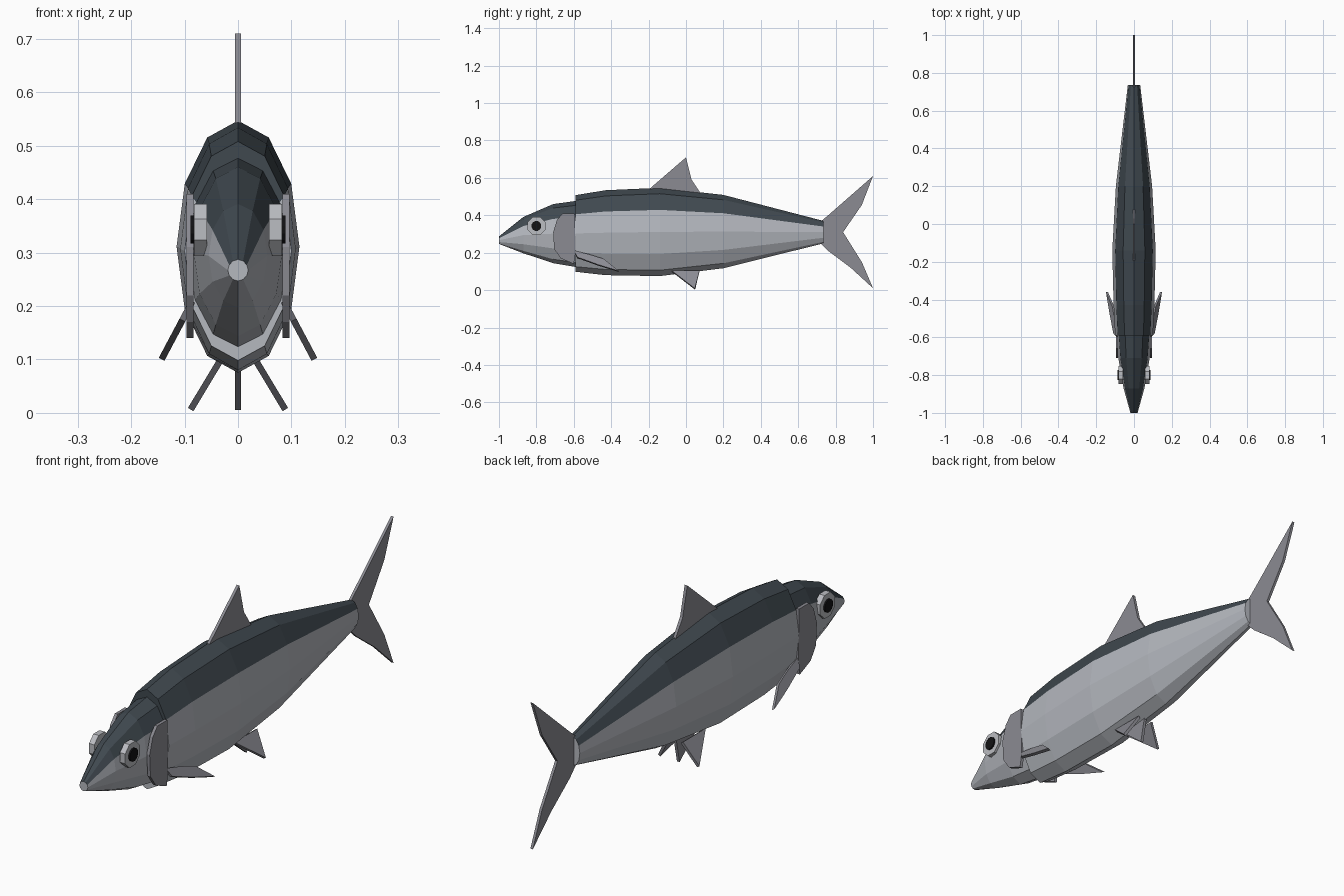
import bpy, bmesh
from math import sin, cos, pi, radians
from mathutils import Matrix

cube = bpy.data.objects.get("Cube")
if cube:
    bpy.data.objects.remove(cube)


def material(name, r, g, b):
    m = bpy.data.materials.new(name)
    m.use_nodes = True
    m.diffuse_color = (r, g, b, 1)
    m.node_tree.nodes["Principled BSDF"].inputs["Base Color"].default_value = (r, g, b, 1)
    return m


silver = material("silver", 0.46, 0.48, 0.52)
dark_back = material("dark_slate", 0.05, 0.065, 0.078)
fin_grey = material("fin_grey", 0.26, 0.26, 0.29)
eye_white = material("pale_grey", 0.5, 0.51, 0.54)
black = material("black", 0.006, 0.006, 0.007)


def finish(name, bm, *mats):
    bmesh.ops.recalc_face_normals(bm, faces=bm.faces)
    mesh = bpy.data.meshes.new(name)
    bm.to_mesh(mesh)
    bm.free()
    for m in mats:
        mesh.materials.append(m)
    ob = bpy.data.objects.new(name, mesh)
    bpy.context.collection.objects.link(ob)
    return ob


SIDES = 12


def loft(name, sections):
    """Sections are (y, centre z, half width, half height); the back is dark."""
    bm = bmesh.new()
    rings = []
    for y, z, w, h in sections:
        angles = [2 * pi * i / SIDES for i in range(SIDES)]
        rings.append([bm.verts.new((w * sin(a), y, z + h * cos(a))) for a in angles])
    for a, b in zip(rings, rings[1:]):
        for i in range(SIDES):
            j = (i + 1) % SIDES
            face = bm.faces.new((a[i], a[j], b[j], b[i]))
            face.material_index = int(i < 2 or i >= SIDES - 2)
    bm.faces.new(rings[0])
    bm.faces.new(rings[-1])
    return finish(name, bm, silver, dark_back)


def plate(name, outline, thickness, mat, origin=(0, 0, 0), tilt=0):
    """Extrude a (y, z) outline along x, tilt it about y and move it."""
    bm = bmesh.new()
    face = bm.faces.new([bm.verts.new((-thickness / 2, y, z)) for y, z in outline])
    new = bmesh.ops.extrude_face_region(bm, geom=[face])["geom"]
    bmesh.ops.translate(bm, vec=(thickness, 0, 0),
                        verts=[v for v in new if isinstance(v, bmesh.types.BMVert)])
    bm.transform(Matrix.Translation(origin) @ Matrix.Rotation(tilt, 4, "Y"))
    return finish(name, bm, mat)


def disc(radius, sides):
    step = 2 * pi / sides
    return [(radius * cos((i + .5) * step), radius * sin((i + .5) * step)) for i in range(sides)]


# Trunk and head
loft("body", [(-.59, .3, .01, .01), (-.59, .303, .1, .205), (-.43, .307, .108, .227),
              (-.14, .311, .115, .236), (.2, .313, .096, .196), (.735, .31, .033, .06)])
loft("head", [(-1, .267, .019, .02), (-.87, .294, .055, .097),
              (-.71, .302, .083, .158), (-.58, .3, .094, .178)])

# Fins on the centre line
plate("tail_fin", [(.7, .35), (.76, .4), (.88, .505), (1, .61), (.94, .455), (.84, .31),
                   (.94, .15), (1, .01), (.88, .12), (.76, .21), (.7, .27)], .011, fin_grey)
plate("dorsal_fin", [(-.22, .52), (-.11, .615), (0, .71), (.03, .59), (.08, .515)],
      .012, fin_grey)
plate("anal_fin", [(-.08, .11), (.05, .005), (.075, .12)], .012, fin_grey)

# Paired parts
pectoral = [(-.6, .01), (-.52, -.012), (-.44, -.04), (-.36, -.113), (-.47, -.075), (-.58, -.03)]
pelvic = [(-.075, .01), (.047, -.1), (.072, .01)]
cover = [(-.595, .41), (-.66, .41), (-.69, .375), (-.71, .31), (-.705, .22),
         (-.67, .17), (-.6, .14), (-.59, .2)]
for side, s in (("left", 1), ("right", -1)):
    plate(side + "_pectoral_fin", pectoral, .012, fin_grey, (s * .09, 0, .2), -s * radians(28))
    plate(side + "_pelvic_fin", pelvic, .012, fin_grey, (s * .037, 0, .092), -s * radians(31))
    plate(side + "_gill_cover", cover, .013, fin_grey, (s * .09, 0, 0))
    plate(side + "_eye", disc(.052, 8), .024, eye_white, (s * .07, -.8, .343))
    plate(side + "_pupil", disc(.027, 12), .009, black, (s * .084, -.8, .343))
